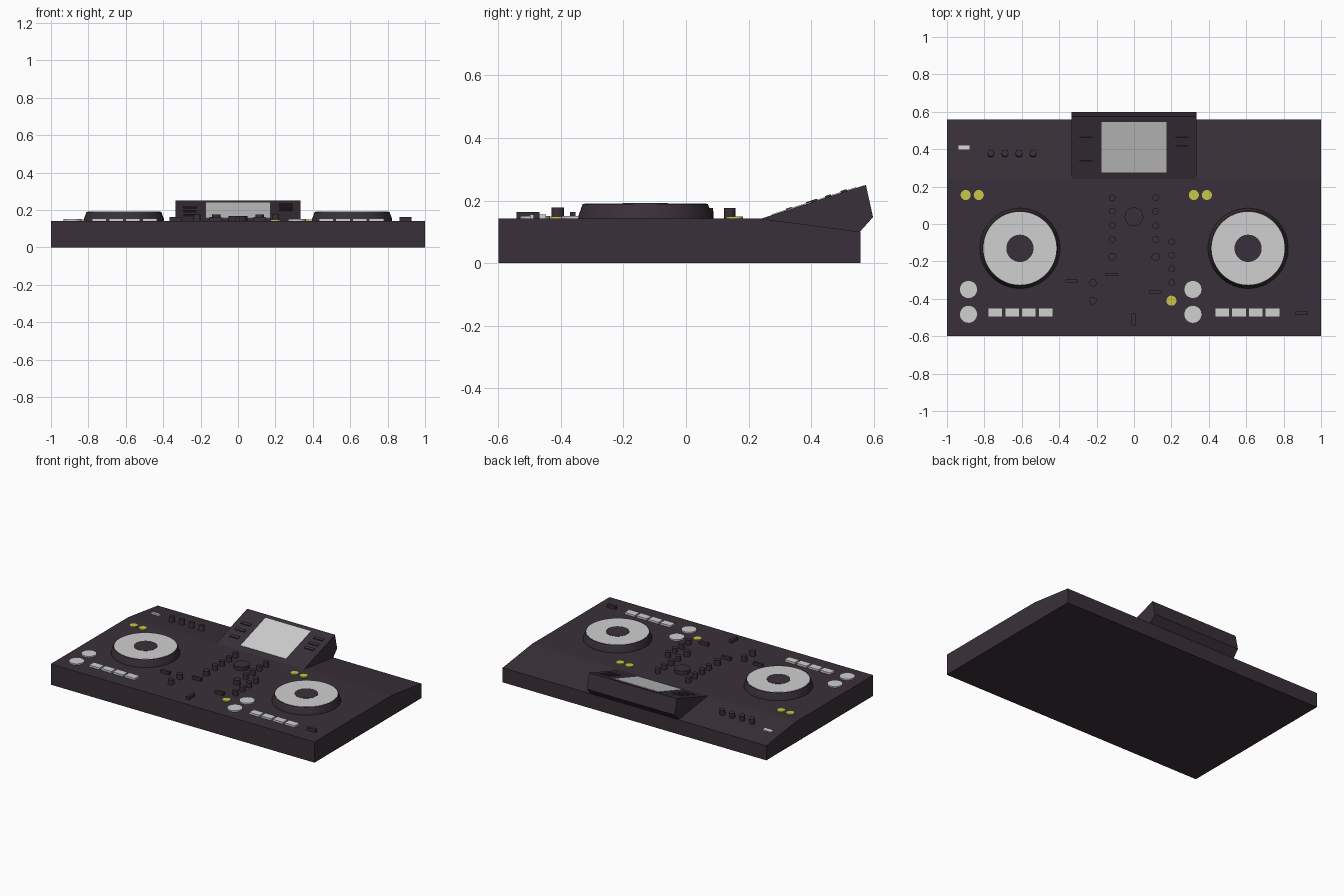
import bpy, bmesh, math
from mathutils import Matrix, Vector

if "Cube" in bpy.data.objects:
    bpy.data.objects.remove(bpy.data.objects["Cube"])


def material(name, rgb):
    m = bpy.data.materials.new(name)
    m.diffuse_color = (*rgb, 1)
    m.use_nodes = True
    m.node_tree.nodes["Principled BSDF"].inputs["Base Color"].default_value = m.diffuse_color
    return m


DARK = material("dark plum plastic", (0.042, 0.030, 0.041))
LIGHT = material("light grey", (0.63, 0.63, 0.63))
YELLOW = material("yellow", (0.58, 0.58, 0.07))

TOP = 0.142                                        # deck surface height
BACK_SLOPE = math.atan2(0.10 - TOP, 0.56 - 0.24)   # sloped rear of the deck
SCREEN_SLOPE = math.atan2(0.108, 0.335)            # face of the screen housing


def finish(name, bm, mat, smooth=False):
    bmesh.ops.recalc_face_normals(bm, faces=bm.faces)
    me = bpy.data.meshes.new(name)
    bm.to_mesh(me)
    bm.free()
    me.materials.append(mat)
    ob = bpy.data.objects.new(name, me)
    bpy.context.collection.objects.link(ob)
    if smooth:
        bpy.context.view_layer.objects.active = ob
        ob.select_set(True)
        bpy.ops.object.shade_smooth_by_angle(angle=math.radians(30))
        ob.select_set(False)
    return ob


def extrude_profile(name, pts, half, mat):
    """Extrude a (y, z) profile from x = -half to x = half."""
    bm = bmesh.new()
    f = bm.faces.new([bm.verts.new((-half, y, z)) for y, z in pts])
    r = bmesh.ops.extrude_face_region(bm, geom=[f])
    vs = [g for g in r["geom"] if isinstance(g, bmesh.types.BMVert)]
    bmesh.ops.translate(bm, verts=vs, vec=(2 * half, 0, 0))
    return finish(name, bm, mat)


def surface_z(y):
    return TOP if y < 0.24 else TOP + (y - 0.24) * math.tan(BACK_SLOPE)


def box(name, x, y, sx, sy, h, mat, z=None, tilt=0.0):
    """Box standing on the deck (or at z), sunk slightly into it."""
    z = surface_z(y) if z is None else z
    bm = bmesh.new()
    bmesh.ops.create_cube(bm, size=1)
    bm.transform(Matrix.Translation((x, y, z)) @ Matrix.Rotation(tilt, 4, 'X')
                 @ Matrix.Translation((0, 0, h / 2 - 0.001))
                 @ Matrix.Diagonal((sx, sy, h + 0.002, 1)))
    return finish(name, bm, mat)


def lathe(name, x, y, profile, mat, z=TOP, tilt=0.0, seg=32):
    """Spin an (r, z) profile round a vertical axis."""
    bm = bmesh.new()
    rings = [[bm.verts.new((r * math.cos(2 * math.pi * i / seg),
                            r * math.sin(2 * math.pi * i / seg), h))
              for i in range(seg)] for r, h in profile]
    for a, b in zip(rings, rings[1:]):
        for i in range(seg):
            j = (i + 1) % seg
            bm.faces.new((a[i], a[j], b[j], b[i]))
    bm.faces.new(rings[0])
    bm.faces.new(rings[-1])
    bm.transform(Matrix.Translation((x, y, z)) @ Matrix.Rotation(tilt, 4, 'X'))
    return finish(name, bm, mat, True)


def knob(name, x, y, r, h, mat=DARK, tilt=0.0, seg=20):
    return lathe(name, x, y, [(r, -0.002), (r, h)], mat, surface_z(y), tilt, seg)


# Main body with sloped rear deck
extrude_profile("body", [(-0.6, 0), (0.558, 0), (0.558, 0.10), (0.24, TOP), (-0.6, TOP)], 1.0, DARK)

# Raised screen housing
extrude_profile("screen_housing", [(0.24, TOP), (0.575, 0.25), (0.598, 0.147), (0.556, 0.10)], 0.333, DARK)


def housing_z(y):
    return TOP + (y - 0.24) * math.tan(SCREEN_SLOPE)


# Display panel and side buttons on the housing
box("display", 0, 0.41, 0.345, 0.27 / math.cos(SCREEN_SLOPE), 0.003, LIGHT, housing_z(0.41), SCREEN_SLOPE)
for side, ys in ((-1, (0.33, 0.395, 0.455)), (1, (0.41, 0.455, 0.505))):
    for y in ys:
        box("screen_button", side * 0.257, y, 0.07, 0.02, 0.006, DARK, housing_z(y), SCREEN_SLOPE)

# Jog wheels: rim, light ring plate and dark hub
for x in (-0.61, 0.61):
    lathe("jog_wheel_rim", x, -0.13, [(0.215, -0.002), (0.213, 0.012), (0.200, 0.047)], DARK, seg=64)
    lathe("jog_wheel_plate", x, -0.13, [(0.195, 0.045), (0.195, 0.0485)], LIGHT, seg=64)
    lathe("jog_wheel_hub", x, -0.13, [(0.073, 0.046), (0.073, 0.050)], DARK, seg=40)

# Performance pads
for start in (-0.741, 0.472):
    for i in range(4):
        box("pad", start + i * 0.0895, -0.473, 0.078, 0.05, 0.013, LIGHT)

# Round play and cue buttons
for x in (-0.885, 0.315):
    for y in (-0.35, -0.483):
        knob("play_button", x, y, 0.048, 0.009, LIGHT, seg=32)

# Small yellow buttons
for x, y in ((-0.90, 0.155), (-0.83, 0.155), (0.32, 0.155), (0.39, 0.155), (0.20, -0.41)):
    knob("yellow_button", x, y, 0.027, 0.007, YELLOW)

# Mixer knobs in mirrored columns
for x in (-0.116, 0.116):
    for y in (0.14, 0.068, -0.008, -0.082):
        knob("mixer_knob", x, y, 0.018, 0.034)
    knob("channel_knob", x, -0.176, 0.022, 0.034)

# Central selector knob and outer knob columns
knob("selector_knob", 0, 0.038, 0.05, 0.025, seg=32)
for y in (-0.095, -0.167, -0.24, -0.315):
    knob("effect_knob", 0.202, y, 0.018, 0.034)
for y in (-0.315, -0.41):
    knob("level_knob", -0.22, y, 0.02, 0.035)

# Input knobs on the sloped rear deck
for i in range(4):
    knob("input_knob", -0.765 + i * 0.075, 0.375, 0.018, 0.035, tilt=BACK_SLOPE)

# Light power switch on the rear deck
box("power_switch", -0.908, 0.408, 0.065, 0.026, 0.009, LIGHT, tilt=BACK_SLOPE)

# Fader caps
for x, y in ((-0.335, -0.305), (-0.12, -0.27), (0.115, -0.362), (0.895, -0.478)):
    box("fader_cap", x, y, 0.065, 0.018, 0.021, DARK)
box("crossfader_cap", -0.003, -0.51, 0.02, 0.065, 0.021, DARK)
